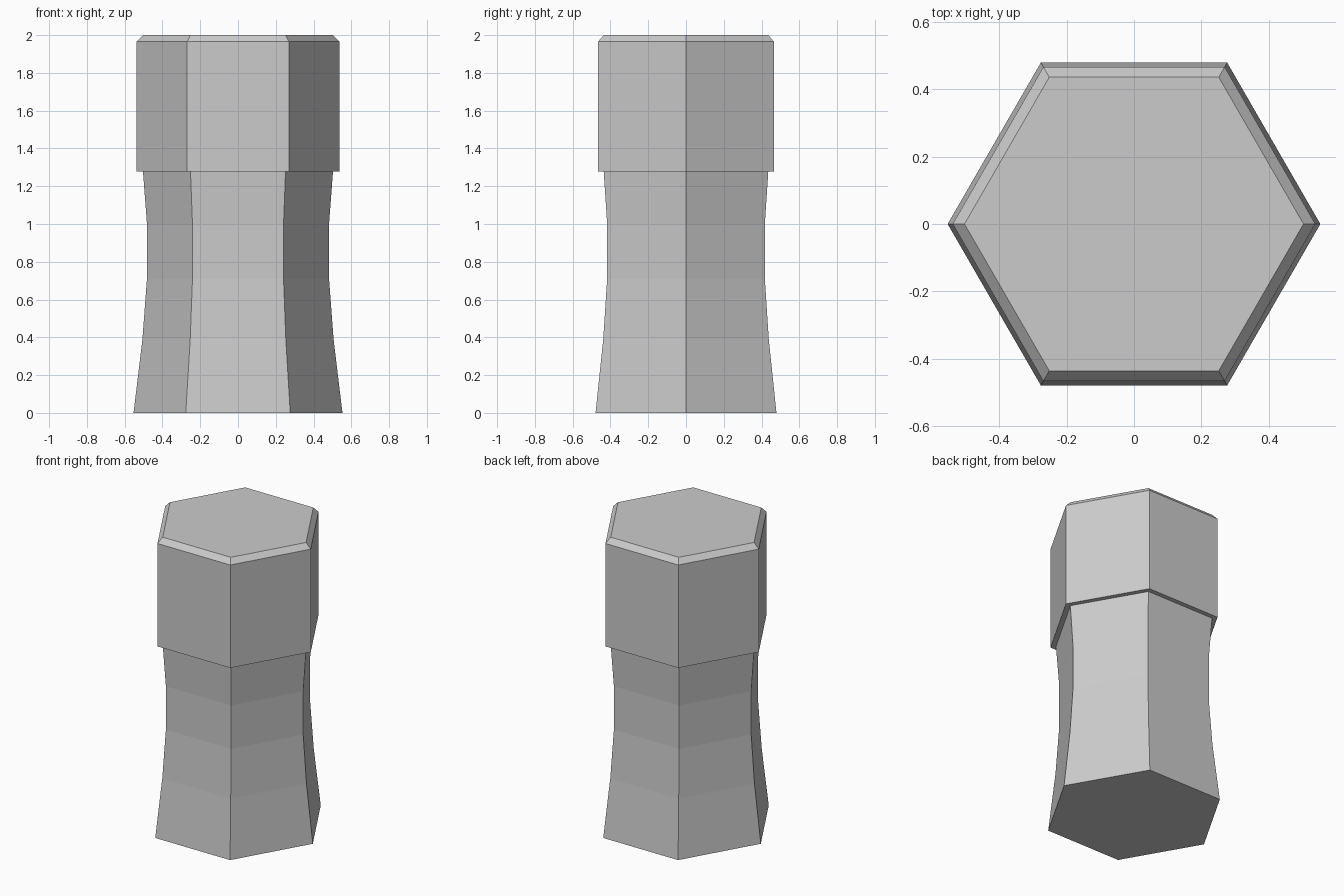
import bpy, bmesh
from math import cos, sin, pi

if "Cube" in bpy.data.objects:
    bpy.data.objects.remove(bpy.data.objects["Cube"])

SIDES = 6

def hex_column(name, profile):
    """Stack hexagonal rings of (radius, z) and cap both ends."""
    bm = bmesh.new()
    rings = [[bm.verts.new((r * cos(2 * pi * i / SIDES), r * sin(2 * pi * i / SIDES), z))
              for i in range(SIDES)] for r, z in profile]
    for low, high in zip(rings, rings[1:]):
        for i in range(SIDES):
            j = (i + 1) % SIDES
            bm.faces.new((low[i], low[j], high[j], high[i]))
    bm.faces.new(rings[0][::-1])
    bm.faces.new(rings[-1])
    bmesh.ops.recalc_face_normals(bm, faces=bm.faces)
    mesh = bpy.data.meshes.new(name)
    bm.to_mesh(mesh)
    bm.free()
    obj = bpy.data.objects.new(name, mesh)
    bpy.context.collection.objects.link(obj)
    return obj

# Waisted shaft, stepped overhang, straight head and chamfered top
hex_column("hexagonal_post", [
    (0.553, 0.0), (0.506, 0.39), (0.482, 0.71), (0.482, 1.0), (0.503, 1.277),
    (0.538, 1.277), (0.538, 1.965), (0.503, 2.0),
])
